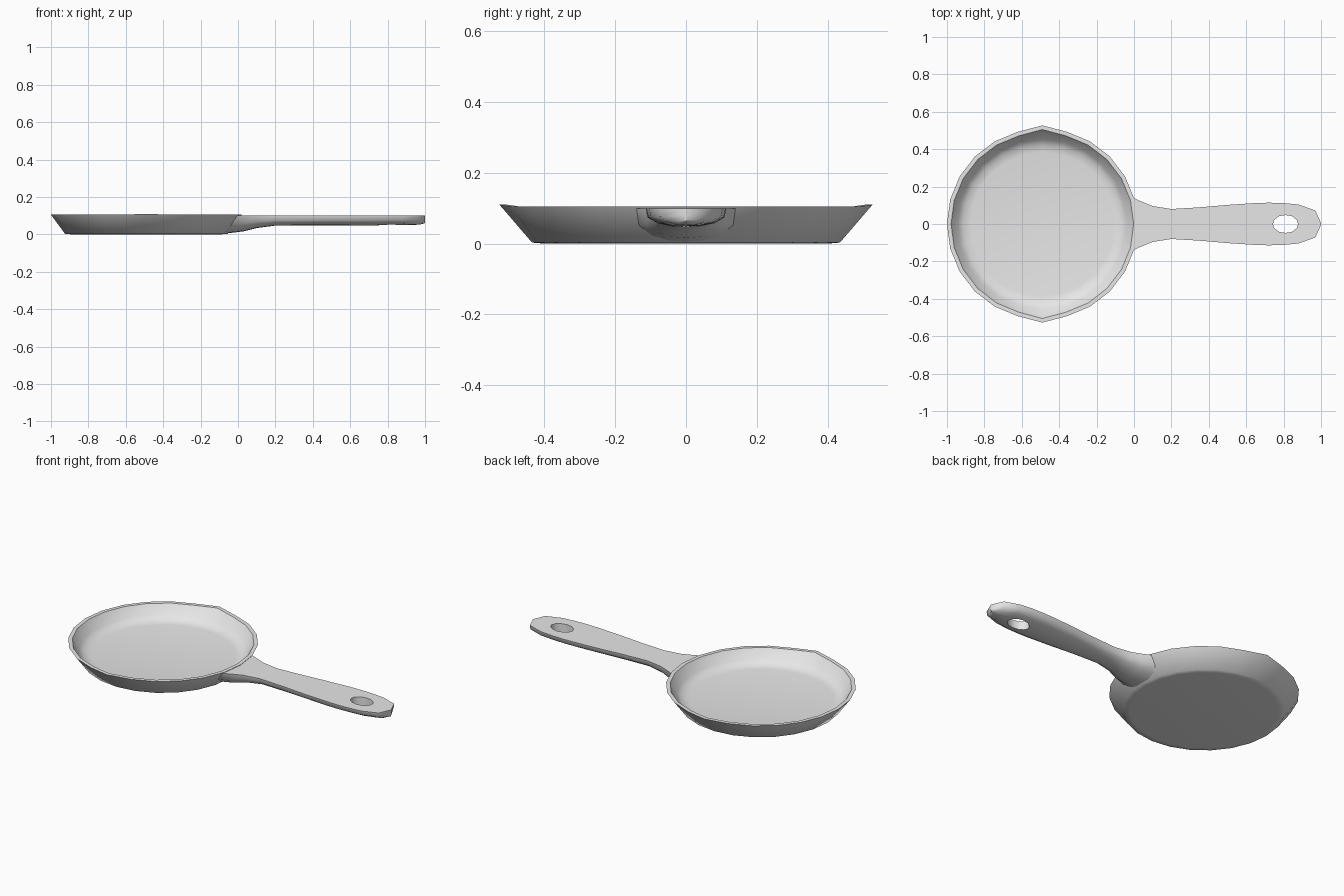
import bpy, bmesh, math

cube = bpy.data.objects.get("Cube")
if cube:
    bpy.data.objects.remove(cube, do_unlink=True)

GREY = (0.8, 0.8, 0.8, 1)
metal = bpy.data.materials.new("plain grey metal")
metal.use_nodes = True
metal.diffuse_color = GREY
metal.node_tree.nodes["Principled BSDF"].inputs["Base Color"].default_value = GREY


def make_object(name, bm):
    bmesh.ops.recalc_face_normals(bm, faces=bm.faces)
    mesh = bpy.data.meshes.new(name)
    bm.to_mesh(mesh)
    bm.free()
    mesh.materials.append(metal)
    obj = bpy.data.objects.new(name, mesh)
    bpy.context.collection.objects.link(obj)
    return obj


def activate(obj):
    bpy.ops.object.select_all(action='DESELECT')
    obj.select_set(True)
    bpy.context.view_layer.objects.active = obj


def loft(rings):
    """Bridge closed rings of points and cap both ends."""
    bm = bmesh.new()
    loops = [[bm.verts.new(p) for p in ring] for ring in rings]
    n = len(loops[0])
    for a, b in zip(loops, loops[1:]):
        for i in range(n):
            j = (i + 1) % n
            bm.faces.new((a[i], a[j], b[j], b[i]))
    bm.faces.new(loops[0])
    bm.faces.new(loops[-1])
    return bm


# Pan: profile from the underside, over the rim, down to the cooking floor
PAN_X, SIDES = -0.49, 24
profile = [(0.40, 0), (0.435, 0.003), (0.51, 0.105), (0.488, 0.105),
           (0.452, 0.052), (0.425, 0.032), (0.385, 0.026)]


def pan_ring(r, z):
    ring = []
    for i in range(SIDES):
        a = 2 * math.pi * i / SIDES
        # small pouring lips on the two sides of the rim
        lip = z > 0.1 and i % (SIDES // 2) == SIDES // 4
        rr = r + 0.017 if lip else r
        ring.append((PAN_X + rr * math.cos(a), rr * math.sin(a),
                     z + (0.005 if lip else 0)))
    return ring


pan = make_object("pan_bowl", loft([pan_ring(r, z) for r, z in profile]))

# Handle: flat top, rounded underside; (x, half width, underside height, lean)
TOP = 0.1
stations = [(-0.07, 0.14, 0.004, 0.067), (0.03, 0.12, 0.016, 0.01),
            (0.1, 0.096, 0.034, 0), (0.2, 0.08, 0.047, 0),
            (0.35, 0.089, 0.048, 0), (0.5, 0.102, 0.048, 0),
            (0.65, 0.112, 0.047, 0), (0.72, 0.114, 0.047, 0),
            (0.8, 0.112, 0.048, 0), (0.88, 0.104, 0.049, 0),
            (0.97, 0.072, 0.052, 0), (1.0, 0.004, 0.06, 0)]
half = [(1, 0), (0.95, 0.5), (0.7, 0.8), (0.35, 0.96)]
section = half + [(0, 1)] + [(-w, d) for w, d in reversed(half)]


def handle_ring(x, width, low, lean):
    return [(x + lean * (1 - d), w * width, TOP - d * (TOP - low))
            for w, d in section]


handle = make_object("handle", loft([handle_ring(*s) for s in stations]))

# Hanging hole through the handle
hole = bmesh.new()
bmesh.ops.create_cone(hole, cap_ends=True, segments=12, radius1=1, radius2=1, depth=1)
bmesh.ops.scale(hole, vec=(0.068, 0.048, 0.4), verts=hole.verts)
bmesh.ops.translate(hole, vec=(0.81, 0, 0.08), verts=hole.verts)
cutter = make_object("hole_cutter", hole)
cutter.hide_render = True
cut = handle.modifiers.new("hanging hole", 'BOOLEAN')
cut.operation = 'DIFFERENCE'
cut.solver = 'EXACT'
cut.object = cutter
activate(handle)
bpy.ops.object.modifier_apply(modifier=cut.name)
bpy.data.objects.remove(cutter, do_unlink=True)

# Smooth shading with crisp rims
for obj in (pan, handle):
    activate(obj)
    bpy.ops.object.shade_smooth_by_angle(angle=math.radians(50))
